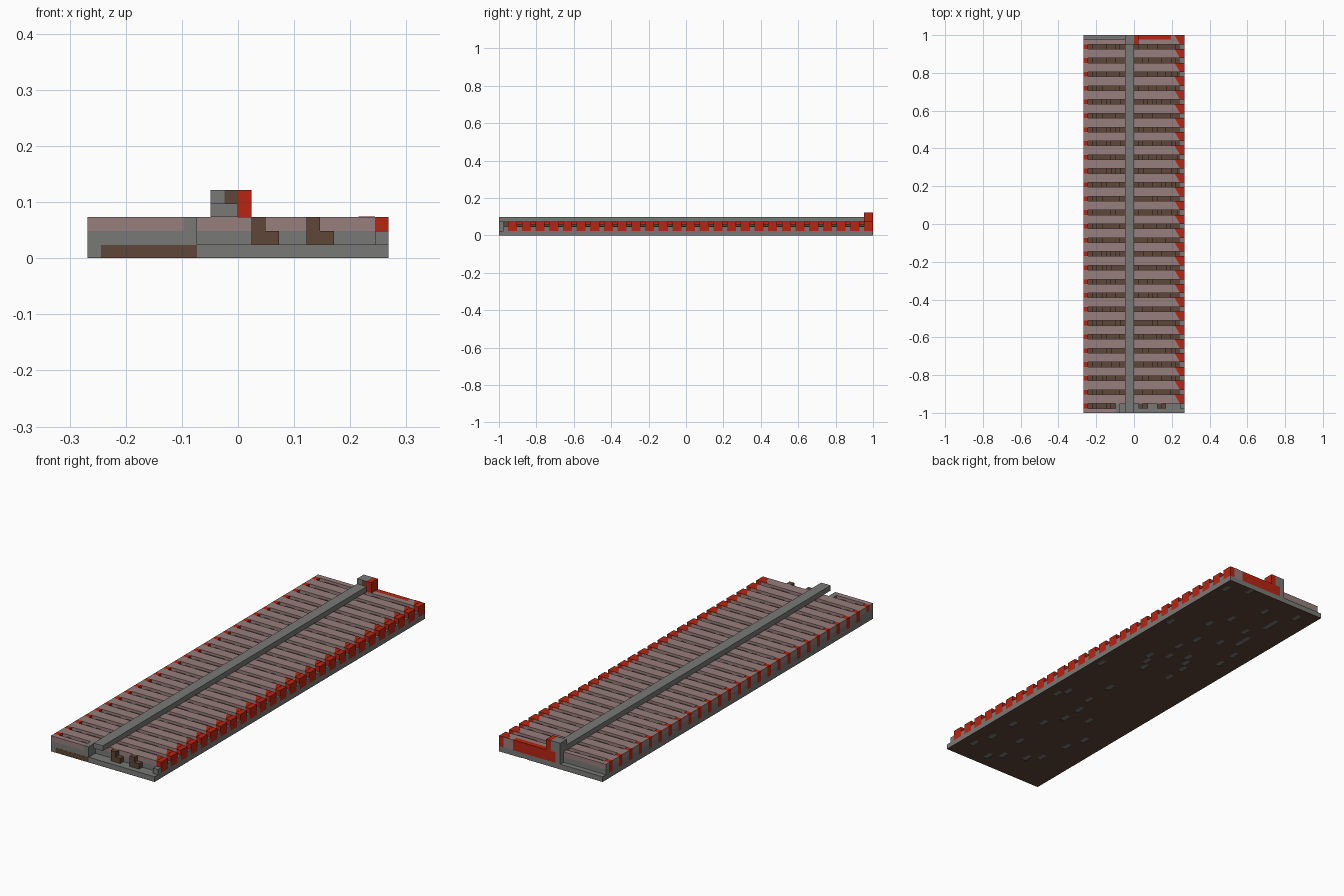
import bpy
import bmesh
import random

random.seed(4)
old = bpy.data.objects.get("Cube")
if old:
    bpy.data.objects.remove(old, do_unlink=True)

U = 2 / 82          # one block
GROOVES = range(27)  # tile courses, counted from the back


def material(name, rgb):
    m = bpy.data.materials.new(name)
    m.use_nodes = True
    m.diffuse_color = (*rgb, 1)
    m.node_tree.nodes["Principled BSDF"].inputs["Base Color"].default_value = (*rgb, 1)
    return m


GREY = material("stone grey", (0.19, 0.19, 0.185))
MAUVE = material("dusty mauve", (0.31, 0.21, 0.20))
RED = material("brick red", (0.48, 0.018, 0.006))
BROWN = material("dark brown", (0.114, 0.062, 0.038))


def prism(bm, outline, z0, z1):
    """Extrude an outline given in blocks: x, row from the back."""
    rings = [[bm.verts.new((x * U, 1 - r * U, z * U)) for x, r in outline] for z in (z0, z1)]
    n = len(outline)
    bm.faces.new(rings[0])
    bm.faces.new(rings[1])
    for i in range(n):
        j = (i + 1) % n
        bm.faces.new((rings[0][i], rings[0][j], rings[1][j], rings[1][i]))


def box(bm, x0, x1, r0, r1, z0, z1):
    prism(bm, [(x0, r0), (x1, r0), (x1, r1), (x0, r1)], z0, z1)


def finish(name, bm, mat):
    bmesh.ops.recalc_face_normals(bm, faces=bm.faces)
    mesh = bpy.data.meshes.new(name)
    bm.to_mesh(mesh)
    bm.free()
    mesh.materials.append(mat)
    bpy.context.collection.objects.link(bpy.data.objects.new(name, mesh))


def part(name, mat, *boxes):
    bm = bmesh.new()
    for b in boxes:
        box(bm, *b)
    finish(name, bm, mat)


# Base slab and its patchy underside
part("base_slab", GREY, (-11, 11, 0, 82, 0.06, 1))
patches = []
for r in range(0, 82, 2):
    x = -11
    while x < 11:
        end = min(11, x + random.randint(3, 8))
        patches.append((x, end, r, r + 2, 0, 0.06))
        x = end + (random.random() < 0.3)
part("underside_boards", BROWN, *patches)
part("front_board", BROWN, (-10, -3, 81.9, 82.03, 0.05, 0.95))

# Grey core, edge stones and the flush front corner
part("core", GREY, (-10, 10, 1, 80, 1, 2), (-11, -3, 80, 82, 1, 2), (-4, -3, 80, 82, 2, 3))
part("right_edge_stones", GREY, *[(10, 11, 3 * k + 2, 3 * k + 3, 1, 2) for k in GROOVES])
part("left_edge_stones", GREY, *[(-11, -10, max(1, 3 * k), 3 * k + 2, 1, 2) for k in GROOVES])

# Raised tile courses with grooves between
part("tile_courses", MAUVE, (-11, 10, 1, 2, 2, 3), (8, 10, 0, 1, 1, 3),
     *[(-11, 10, 3 * k, 3 * k + 2, 2, 3) for k in GROOVES if k],
     (-11, -4, 81, 82, 2, 3))
part("groove_floors", BROWN,
     *[(-10, -4 if k == 26 else 10, 3 * k + 2, 3 * k + 3, 2, 2.05) for k in GROOVES])

# Irregular battens lying in the grooves
battens = []
for k in GROOVES:
    x = -9
    while x < 9:
        length = random.choice((1, 1, 2, 3, 4))
        if k < 26 or x + length < -4:
            battens.append((x, min(x + length, 9.5), 3 * k + 2, 3 * k + 3, 2, 2.5))
        x += length + random.choice((1, 1, 2))
part("groove_battens", BROWN, *battens)

# Red trim on both long edges
part("left_red_trim", RED, *[(-11, -10, 3 * k + 2, 3 * k + 3, 1, 3) for k in GROOVES])
part("right_red_trim", RED, *[(10, 11, 3 * k, 3 * k + 2, 1, 3) for k in GROOVES])
bm = bmesh.new()
for k in GROOVES:
    prism(bm, [(10, 3 * k), (8.8, 3 * k), (10, 3 * k + 2)], 2.95, 3.04)
finish("red_tile_corners", bm, RED)

# Brown brackets in the front recess
brackets = []
for x in (1, 5):
    brackets += [(x, x + 1, 80, 81, 1, 3), (x + 1, x + 2, 80, 81, 1, 2)]
part("front_brackets", BROWN, *brackets)

# Ridge beam, back post and back wall
part("ridge_beam", GREY, (-2, 0, 2, 82, 3, 4))
part("back_post", GREY, (-2, -1, 0, 2, 1, 5), (-1, 0, 0, 2, 3, 5))
part("post_panel", BROWN, (-1, 0, 1.9, 2.03, 4, 5))
part("post_red_side", RED, (0, 1, 0, 2, 3, 5))
part("back_red_wall", RED, (-1, 8, 0, 1, 1, 3))
